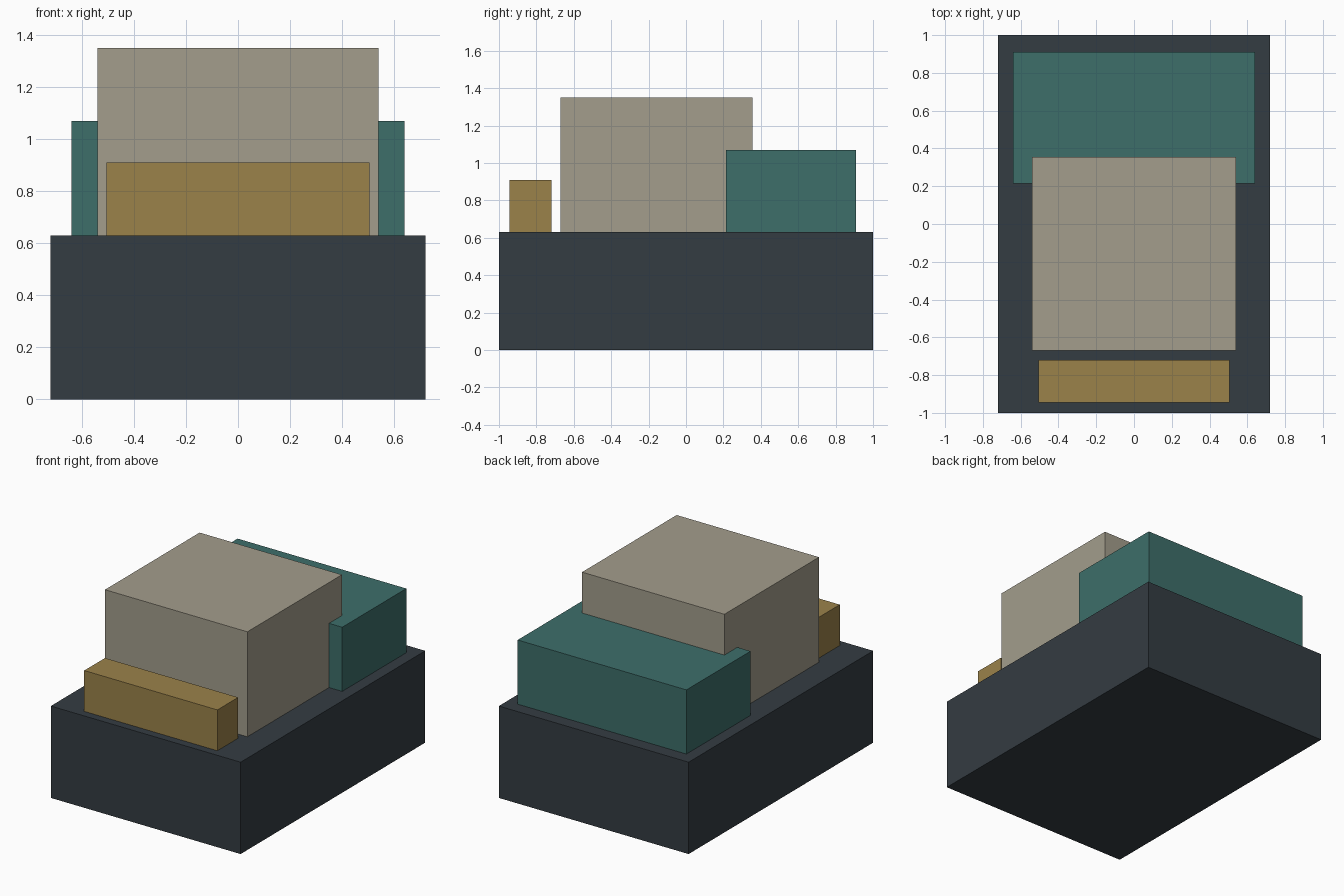
import bpy
import bmesh
from mathutils import Matrix, Vector

if "Cube" in bpy.data.objects:
    bpy.data.objects.remove(bpy.data.objects["Cube"])


def linear(c):
    c /= 255
    return c / 12.92 if c <= 0.04045 else ((c + 0.055) / 1.055) ** 2.4


def block(name, half_width, y, z, rgb):
    """Box centred on x = 0, spanning the given y and z ranges."""
    size = Vector((2 * half_width, y[1] - y[0], z[1] - z[0]))
    centre = Vector((0, sum(y) / 2, sum(z) / 2))
    bm = bmesh.new()
    bmesh.ops.create_cube(bm, size=1, matrix=Matrix.LocRotScale(None, None, size))
    mesh = bpy.data.meshes.new(name)
    bm.to_mesh(mesh)
    bm.free()
    mat = bpy.data.materials.new(name + "_colour")
    mat.diffuse_color = (*(linear(c) for c in rgb), 1)
    mat.use_nodes = True
    mat.node_tree.nodes["Principled BSDF"].inputs["Base Color"].default_value = mat.diffuse_color
    mesh.materials.append(mat)
    obj = bpy.data.objects.new(name, mesh)
    obj.location = centre
    bpy.context.collection.objects.link(obj)


TOP = 0.63  # upper face of the base, where the other blocks stand

# Wide base
block("base", 0.72, (-1.0, 1.0), (0, TOP), (52, 60, 66))
# Tall central block
block("main_block", 0.54, (-0.67, 0.355), (TOP, 1.35), (163, 157, 140))
# Rear block, overlapping the back of the central block
block("rear_block", 0.64, (0.215, 0.91), (TOP, 1.07), (61, 110, 106))
# Low front bar
block("front_bar", 0.505, (-0.945, -0.72), (TOP, 0.91), (155, 130, 74))
